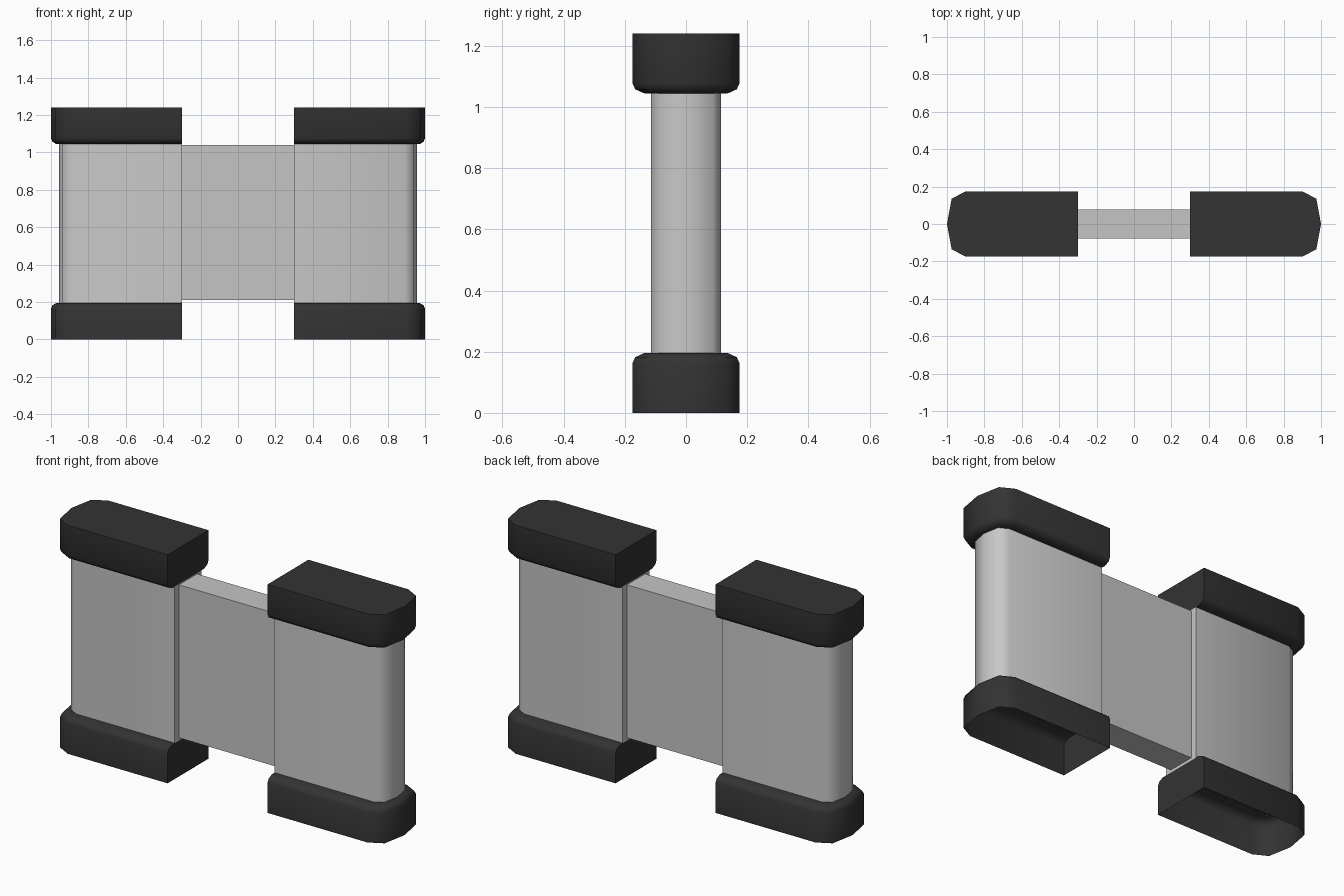
import bpy, bmesh, math

if "Cube" in bpy.data.objects:
    bpy.data.objects.remove(bpy.data.objects["Cube"])


def material(name, v):
    m = bpy.data.materials.new(name)
    m.diffuse_color = (v, v, v, 1)
    m.use_nodes = True
    m.node_tree.nodes["Principled BSDF"].inputs["Base Color"].default_value = m.diffuse_color
    return m


DARK = material("dark_rubber", 0.033)
GREY = material("light_grey_metal", 0.58)
PANEL = material("grey_panel", 0.56)


def outline(half, end, inner=0.30):
    """Plan of a post: flat inner end, faceted round outer end."""
    s = half / 0.175
    a, b = end - 0.10 * s, end - 0.025 * s
    return [(inner, -half), (a, -half), (b, -0.77 * half), (end, 0),
            (b, 0.77 * half), (a, half), (inner, half)]


def loft(name, rings, side, mat, close_first=False):
    """Skin a stack of (outline, z) rings; side is 1 or -1 for right or left."""
    bm = bmesh.new()
    loops = [[bm.verts.new((side * x, y, z)) for x, y in pts] for pts, z in rings]
    n = len(loops[0])
    for lo, hi in zip(loops, loops[1:]):
        for i in range(n):
            j = (i + 1) % n
            bm.faces.new((lo[i], lo[j], hi[j], hi[i]))
    if close_first:
        bm.faces.new(loops[0])
    bmesh.ops.recalc_face_normals(bm, faces=bm.faces)
    # open shells: make sure the outer wall points outward
    outer = max(bm.faces, key=lambda f: side * f.calc_center_median().x)
    if outer.normal.x * side < 0:
        bmesh.ops.reverse_faces(bm, faces=bm.faces)
    me = bpy.data.meshes.new(name)
    bm.to_mesh(me)
    bm.free()
    me.materials.append(mat)
    ob = bpy.data.objects.new(name, me)
    bpy.context.collection.objects.link(ob)
    bpy.ops.object.select_all(action='DESELECT')
    ob.select_set(True)
    bpy.context.view_layer.objects.active = ob
    bpy.ops.object.shade_smooth_by_angle(angle=math.radians(55))
    return ob


# cap section: wall, rounded shoulder, shelf running in under the body
H = 1.24
cap = [(outline(0.175, 1.0), 0.0),
       (outline(0.175, 1.0), 0.163),
       (outline(0.166, 0.993), 0.182),
       (outline(0.138, 0.972), 0.195),
       (outline(0.08, 0.93, 0.335), 0.197)]

for side, label in ((1, "right"), (-1, "left")):
    # open-bottomed foot
    loft(label + "_foot", cap, side, DARK)
    # head, the foot upside down with a closed top
    loft(label + "_head", [(p, H - z) for p, z in cap], side, DARK, True)
    # hollow post body
    body = outline(0.115, 0.957)
    loft(label + "_post", [(body, 0.195), (body, 1.045)], side, GREY)

# flat panel between the posts
bpy.ops.mesh.primitive_cube_add(size=1, location=(0, 0, 0.625))
panel = bpy.context.object
panel.name = "centre_panel"
panel.scale = (0.602, 0.156, 0.83)
panel.data.materials.append(PANEL)
